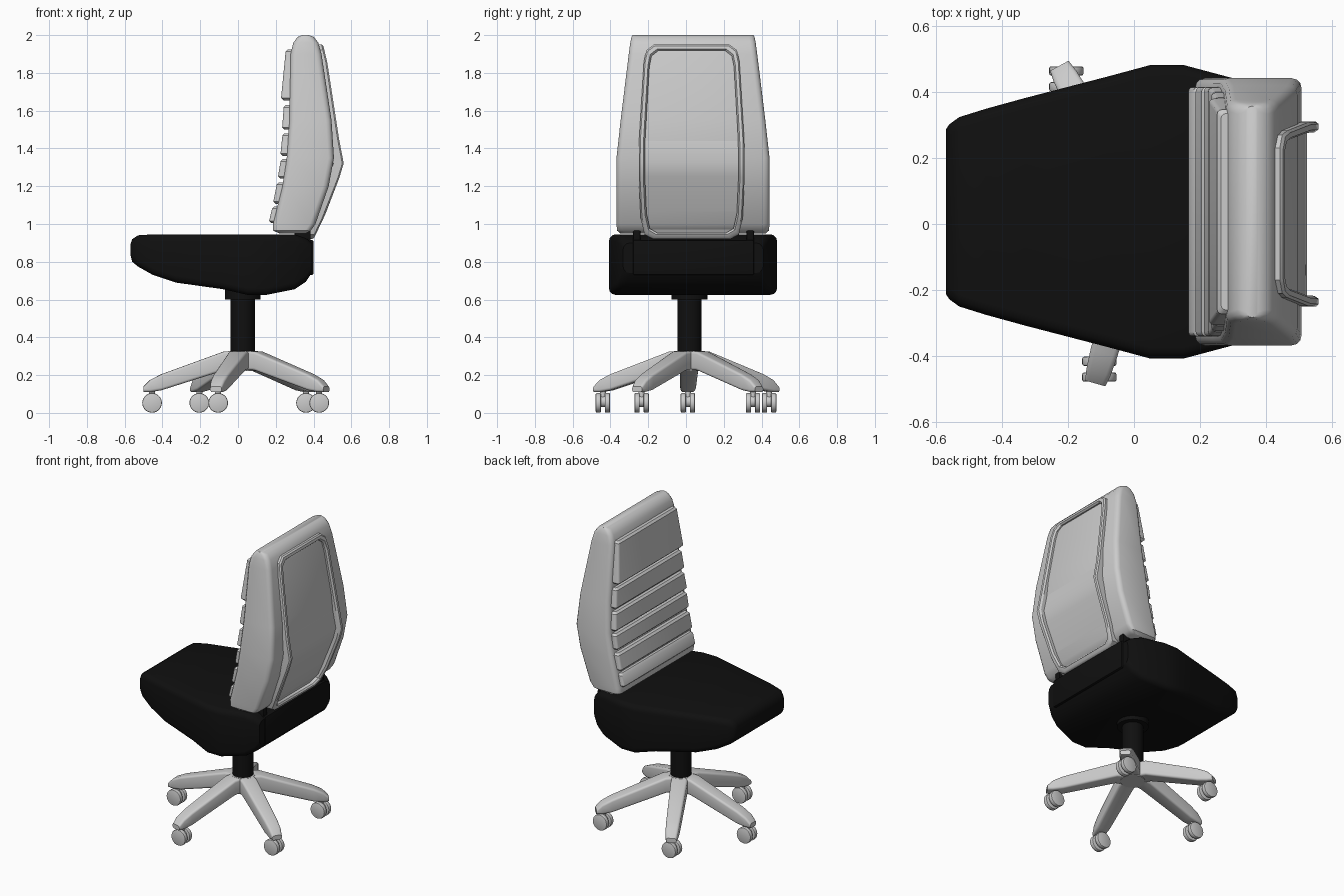
import bpy
import bmesh
import math
from mathutils import Matrix, Vector

if "Cube" in bpy.data.objects:
    bpy.data.objects.remove(bpy.data.objects["Cube"], do_unlink=True)


def material(name, value):
    m = bpy.data.materials.new(name)
    m.use_nodes = True
    color = (value, value, value, 1)
    m.diffuse_color = color
    m.node_tree.nodes["Principled BSDF"].inputs["Base Color"].default_value = color
    return m


GREY = material("light grey", 0.6)
BLACK = material("black", 0.005)


def finish(bm, name, mat, matrix=None):
    bmesh.ops.recalc_face_normals(bm, faces=bm.faces)
    if matrix:
        bm.transform(matrix)
    mesh = bpy.data.meshes.new(name)
    bm.to_mesh(mesh)
    bm.free()
    mesh.materials.append(mat)
    mesh.shade_smooth()
    mesh.set_sharp_from_angle(angle=math.radians(32))
    obj = bpy.data.objects.new(name, mesh)
    bpy.context.collection.objects.link(obj)
    return obj


def loft(name, mat, stations, corner, axis="x", cy=0.0, matrix=None):
    """Rounded rectangles (position, half width, low, high) joined along an axis."""
    bm = bmesh.new()
    rings = []
    for pos, w, lo, hi in stations:
        c = min(corner, (hi - lo) * 0.45, w * 0.45)
        ring = []
        for i, (sy, end) in enumerate(((1, hi), (-1, hi), (-1, lo), (1, lo))):
            oy = sy * (w - c)
            oz = end - c if end == hi else end + c
            for k in range(4):
                a = math.radians(90 * i + 30 * k)
                y, v = cy + oy + c * math.cos(a), oz + c * math.sin(a)
                ring.append(bm.verts.new((pos, y, v) if axis == "x" else (v, y, pos)))
        rings.append(ring)
    for r, s in zip(rings, rings[1:]):
        for i in range(len(r)):
            j = (i + 1) % len(r)
            bm.faces.new((r[i], r[j], s[j], s[i]))
    bm.faces.new(rings[0])
    bm.faces.new(rings[-1])
    return finish(bm, name, mat, matrix)


def cylinder(name, mat, center, radius, depth, axis="z", bevel=0.0):
    bm = bmesh.new()
    bmesh.ops.create_cone(bm, cap_ends=True, segments=28, radius1=radius,
                          radius2=radius, depth=depth)
    if bevel:
        rims = [e for e in bm.edges if abs(e.verts[0].co.z - e.verts[1].co.z) < 1e-5]
        bmesh.ops.bevel(bm, geom=rims, offset=bevel, segments=2, affect="EDGES", profile=0.5)
    rot = Matrix.Rotation(math.pi / 2, 4, "X") if axis == "y" else Matrix()
    return finish(bm, name, mat, Matrix.Translation(center) @ rot)


def box(name, mat, lo, hi, bevel=0.008):
    bm = bmesh.new()
    bmesh.ops.create_cube(bm, size=1)
    lo, hi = Vector(lo), Vector(hi)
    bm.transform(Matrix.Translation((lo + hi) / 2) @ Matrix.Diagonal((hi - lo).to_4d()))
    bmesh.ops.bevel(bm, geom=list(bm.edges), offset=bevel, segments=2,
                    affect="EDGES", profile=0.5)
    return finish(bm, name, mat)


def interp(table, t):
    for (a, u), (b, v) in zip(table, table[1:]):
        if t <= b:
            return u + (v - u) * (t - a) / (b - a)
    return table[-1][1]


MID = 0.037

# Seat cushion
loft("seat", BLACK, [
    (-.57, .25, .84, .89), (-.56, .265, .80, .92), (-.53, .287, .775, .94),
    (-.45, .312, .73, .945), (-.33, .345, .69, .945), (-.08, .41, .655, .945),
    (.05, .445, .625, .945), (.15, .445, .625, .945), (.3, .405, .655, .945),
    (.36, .385, .695, .925), (.39, .37, .74, .9)], 0.035, cy=MID)

# Bracket between the seat and the backrest
box("back_bracket", BLACK, (.33, -.28, .73), (.4, .36, .915))
for name, y in (("right", -.26), ("left", .34)):
    box(name + "_back_strut", BLACK, (.3, y - .02, .86), (.385, y + .02, .975))

# Column
HUB = Vector((.025, .018, 0))
cylinder("seat_collar", BLACK, HUB + Vector((0, 0, .64)), .095, .08)
cylinder("gas_column", BLACK, HUB + Vector((0, 0, .475)), .064, .33)

# Backrest shell
shell = [
    (.95, .385, .22, .36), (.965, .402, .185, .385), (1.0, .405, .185, .41),
    (1.2, .405, .235, .48), (1.35, .405, .258, .508), (1.55, .383, .272, .495),
    (1.9, .34, .278, .442), (1.96, .332, .293, .425), (1.99, .326, .315, .402),
    (2.0, .32, .34, .375)]
loft("backrest_shell", GREY, shell, 0.03, "z", MID)

# Padded slats on the front of the backrest
slats = [(1.005, 1.093, .165, .18), (1.107, 1.22, .187, .205),
         (1.24, 1.343, .212, .225), (1.36, 1.48, .225, .235),
         (1.5, 1.63, .234, .242), (1.655, 1.925, .228, .252)]
widths = [(s[0], s[1]) for s in shell]
for i, (z0, z1, x0, x1) in enumerate(slats):
    w0, w1 = interp(widths, z0) - .027, interp(widths, z1) - .027
    loft(f"back_slat_{i + 1}", GREY, [
        (z0, w0 - .012, x0 + .012, x0 + .09), (z0 + .012, w0, x0, x0 + .09),
        (z1 - .012, w1, x1, x1 + .09), (z1, w1 - .012, x1 + .012, x1 + .09)],
        0.014, "z", MID)

# Raised rim and recessed panel on the rear of the backrest
depth = [(.92, .40), (1.05, .462), (1.24, .535), (1.32, .56), (1.45, .535),
         (1.86, .472), (1.95, .45)]
half = [(.205, .92), (.25, .945), (.27, 1.03), (.28, 1.24), (.28, 1.32),
        (.278, 1.45), (.253, 1.86), (.24, 1.92), (.2, 1.95)]
CY = .03


def rear_point(y, z, scale, sink):
    z2 = 1.435 + (z - 1.435) * (1 - scale * .55)
    return (interp(depth, z2) - sink, CY + y * (1 - scale), z2)


outline = half + [(-y, z) for y, z in reversed(half)]
bm = bmesh.new()
sections = [(0, .055), (0, .008), (.025, 0), (.085, 0), (.115, .012), (.115, .055)]
loops = [[bm.verts.new(rear_point(y, z, *s)) for y, z in outline] for s in sections]
for a, b in zip(loops, loops[1:] + loops[:1]):
    for i in range(len(outline)):
        j = (i + 1) % len(outline)
        bm.faces.new((a[i], a[j], b[j], b[i]))
finish(bm, "rear_rim", GREY)

bm = bmesh.new()
sides = [[bm.verts.new(rear_point(s * y, z, .1, d)) for y, z in half]
         for s, d in ((-1, .035), (1, .035), (1, .05), (-1, .05))]
for a, b in zip(sides, sides[1:] + sides[:1]):
    for i in range(len(half) - 1):
        bm.faces.new((a[i], b[i], b[i + 1], a[i + 1]))
for i in (0, -1):
    bm.faces.new([s[i] for s in sides])
finish(bm, "rear_panel", GREY)

# Five-legged base with twin-wheel casters
cylinder("base_hub", GREY, HUB + Vector((0, 0, .275)), .075, .105)
casters = [(-.455, .01), (-.205, .44), (-.105, -.44), (.36, .355), (.43, -.235)]
for n, (x, y) in enumerate(casters, 1):
    d = Vector((x, y, 0)) - HUB
    r = d.length
    place = Matrix.Translation(HUB) @ Matrix.Rotation(math.atan2(d.y, d.x), 4, "Z")
    loft(f"base_leg_{n}", GREY, [
        (0, .05, .23, .33), (.1, .05, .225, .325), (r - .05, .042, .12, .205),
        (r + .01, .038, .11, .175), (r + .045, .032, .11, .14)], 0.014, matrix=place)
    cylinder(f"caster_stem_{n}", GREY, (x, y, .09), .016, .08)
    cylinder(f"caster_axle_{n}", GREY, (x, y, .06), .03, .05, "y")
    for side, o in (("right", -.024), ("left", .024)):
        cylinder(f"caster_wheel_{n}_{side}", GREY, (x, y + o, .053), .052, .028,
                 "y", .006)
